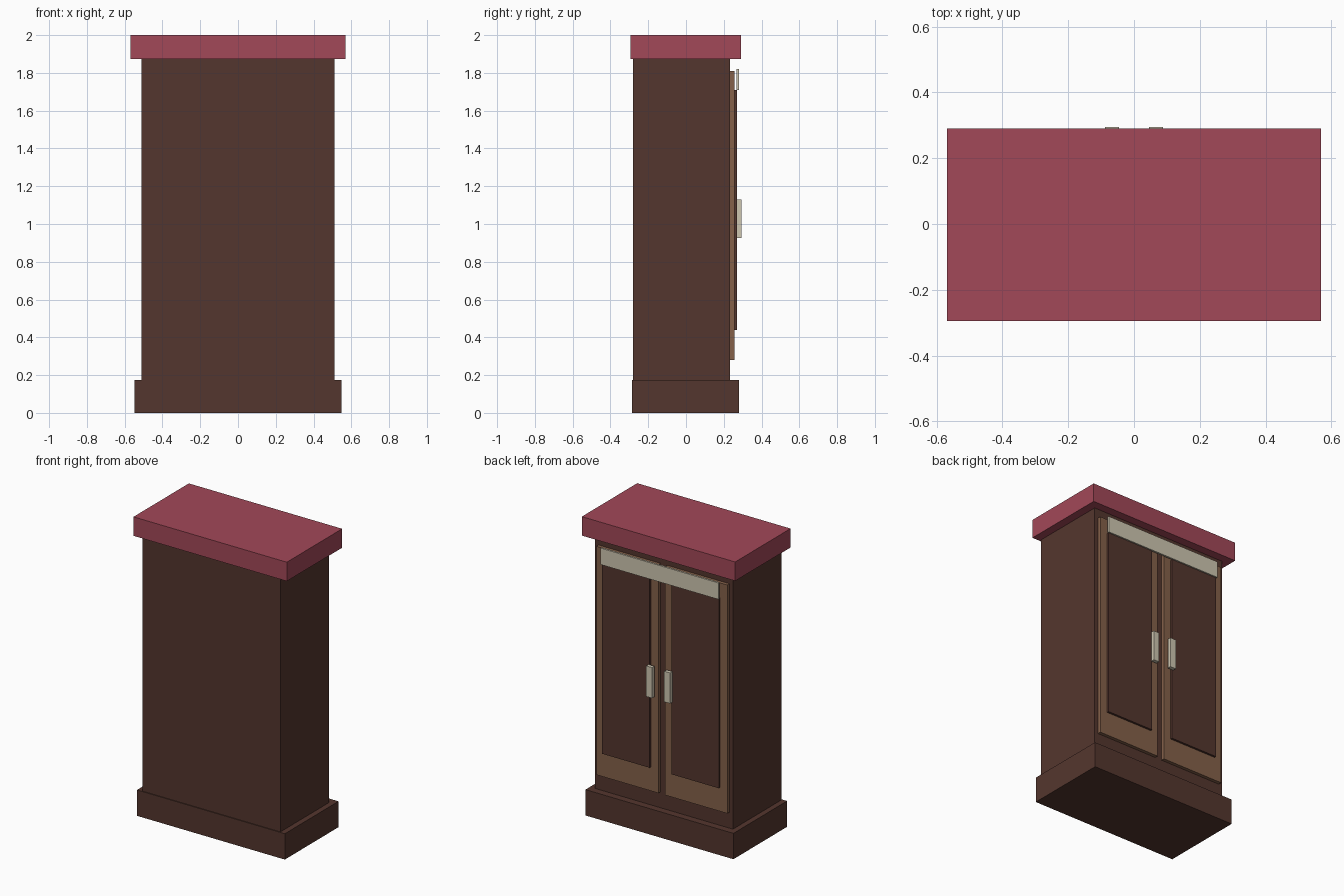
import bpy

if "Cube" in bpy.data.objects:
    bpy.data.objects.remove(bpy.data.objects["Cube"])


def material(name, rgb):
    m = bpy.data.materials.new(name)
    lin = [((c / 255 + 0.055) / 1.055) ** 2.4 for c in rgb]
    m.diffuse_color = (*lin, 1)
    m.use_nodes = True
    m.node_tree.nodes["Principled BSDF"].inputs["Base Color"].default_value = m.diffuse_color
    return m


DARK = material("dark_wood", (84, 54, 46))
LIGHT = material("light_wood", (133, 97, 74))
RED = material("red_top", (162, 72, 88))
PALE = material("pale_metal", (206, 198, 176))


def box(name, mat, x, y, z):
    """Box from (min, max) ranges on each axis."""
    bpy.ops.mesh.primitive_cube_add(size=1)
    ob = bpy.context.object
    ob.name = name
    ob.location = [(r[0] + r[1]) / 2 for r in (x, y, z)]
    ob.scale = [r[1] - r[0] for r in (x, y, z)]
    bpy.ops.object.transform_apply(location=True, scale=True)
    ob.data.materials.append(mat)
    return ob


def mirrored(name, mat, x, y, z):
    """The same box on both sides of the cabinet."""
    box(name + "_left", mat, (-x[1], -x[0]), y, z)
    box(name + "_right", mat, x, y, z)


# Carcass: plinth, body and overhanging top
box("plinth", DARK, (-0.548, 0.548), (-0.287, 0.281), (0, 0.173))
box("body", DARK, (-0.511, 0.511), (-0.281, 0.233), (0.173, 1.873))
box("top", RED, (-0.568, 0.568), (-0.295, 0.291), (1.873, 2.0))

# Pair of doors with raised panels and handles
mirrored("door", LIGHT, (0.025, 0.485), (0.233, 0.256), (0.28, 1.81))
mirrored("door_panel", DARK, (0.08, 0.432), (0.256, 0.27), (0.44, 1.71))
mirrored("handle", PALE, (0.045, 0.088), (0.27, 0.295), (0.925, 1.13))

# Pale strip across the head of the doors
box("header_strip", PALE, (-0.437, 0.437), (0.267, 0.28), (1.71, 1.82))
